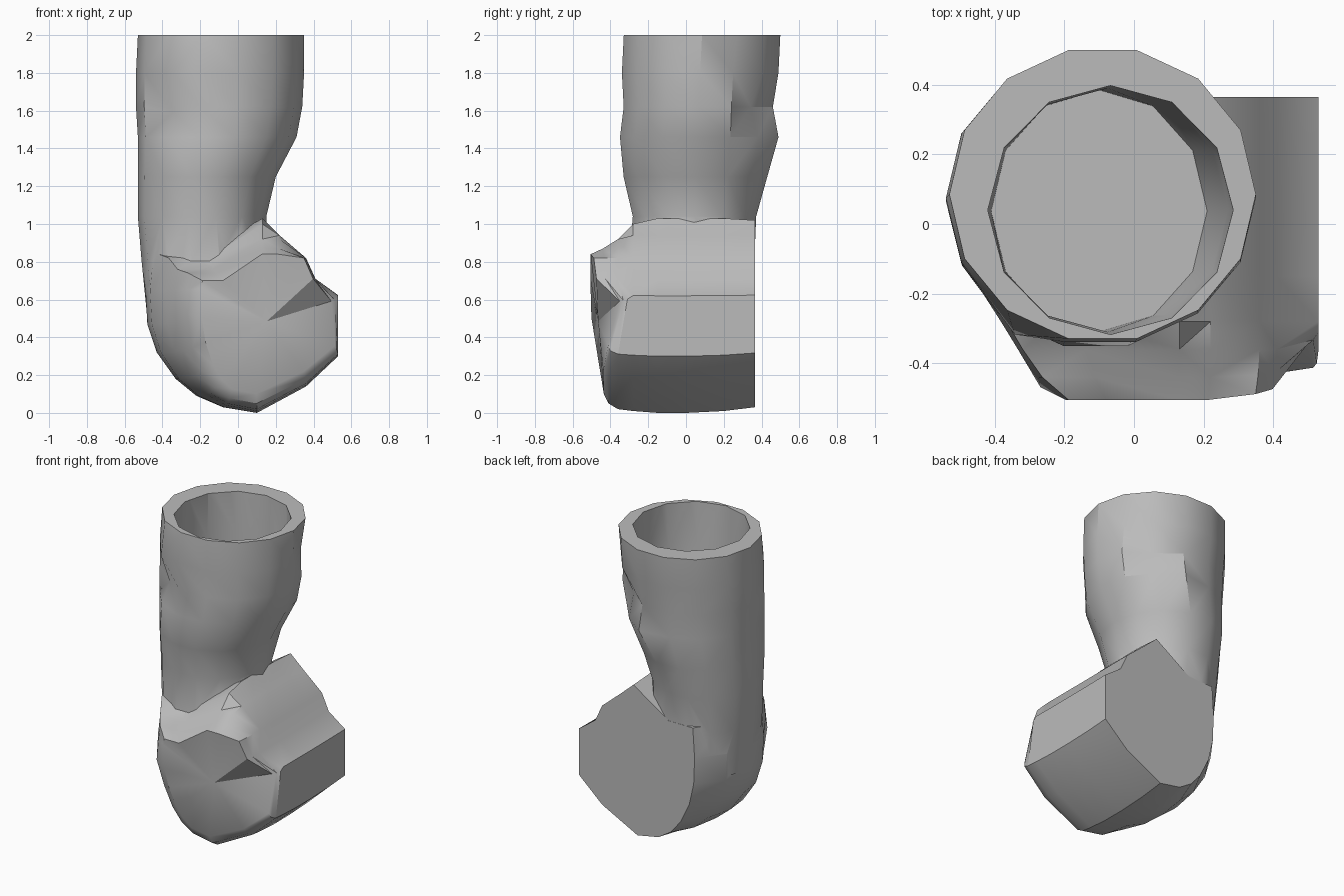
import bpy, bmesh, math
from mathutils import Vector

cube = bpy.data.objects.get("Cube")
if cube:
    bpy.data.objects.remove(cube, do_unlink=True)

grey = bpy.data.materials.new("plain_grey")
grey.use_nodes = True
tone = (0.5, 0.5, 0.5, 1)
grey.diffuse_color = tone
grey.node_tree.nodes["Principled BSDF"].inputs["Base Color"].default_value = tone


def loft(name, rings, dents=()):
    """Skin closed rings of points, cap both ends, then pull single corners."""
    bm = bmesh.new()
    rows = [[bm.verts.new(p) for p in ring] for ring in rings]
    for a, b in zip(rows, rows[1:]):
        for i in range(len(a)):
            j = (i + 1) % len(a)
            bm.faces.new((a[i], a[j], b[j], b[i]))
    for row in (rows[0], rows[-1]):
        face = bm.faces.new(row)
        bmesh.ops.poke(bm, faces=[face])
    for spot, shift in dents:
        v = min(bm.verts, key=lambda v: (v.co - Vector(spot)).length)
        v.co += Vector(shift)
    bmesh.ops.triangulate(bm, faces=bm.faces)
    bmesh.ops.recalc_face_normals(bm, faces=bm.faces)
    mesh = bpy.data.meshes.new(name)
    bm.to_mesh(mesh)
    bm.free()
    mesh.materials.append(grey)
    obj = bpy.data.objects.new(name, mesh)
    bpy.context.collection.objects.link(obj)
    return obj


def oval(z, x0, x1, y0, y1, n=14):
    """Level ring given by its extents."""
    cx, cy, rx, ry = (x0 + x1) / 2, (y0 + y1) / 2, (x1 - x0) / 2, (y1 - y0) / 2
    return [(cx + rx * math.cos(2 * math.pi * i / n),
             cy + ry * math.sin(2 * math.pi * i / n), z) for i in range(n)]


# Upright neck of the pipe
neck = [(2.0, -.53, .35, -.34, .51), (1.8, -.54, .35, -.35, .50),
        (1.62, -.54, .34, -.34, .47), (1.46, -.53, .31, -.36, .47),
        (1.25, -.53, .20, -.34, .44), (1.04, -.53, .15, -.29, .38),
        (.8, -.51, .16, -.31, .37), (.5, -.48, .16, -.30, .35)]
pipe = loft("elbow_pipe", [oval(*r) for r in neck], [
    ((-.37, -.25, 1.62), (.03, .03, -.03)),
    ((-.37, -.25, 1.8), (.03, -.06, 0)),
    ((.0, .45, 1.46), (.02, .03, 0)),
    ((.2, .35, 1.62), (-.03, -.04, 0)),
    ((.3, .25, 1.8), (-.02, -.01, 0))])

# Drum running front to back: one outline, reshaped at each station
outline = [(-.47, .85), (-.49, .65), (-.48, .47), (-.43, .32), (-.33, .18), (-.22, .09),
           (-.08, .03), (.1, 0), (.36, .14), (.53, .30), (.53, .62), (.41, .71),
           (.36, .82), (.22, .94), (.13, 1.03), (-.2, 1.03)]
# y, left squeeze, right squeeze, top limit, left top limit, base lift, bulge
stations = [(.365, .65, 1, 1.02, .85, .03, 0), (.2, .9, 1, 1.03, .85, .01, 0),
            (0, 1, 1, 1.03, .85, 0, 0), (-.15, .95, 1, 1.03, .85, 0, 0),
            (-.28, .78, 1, 1.0, .82, .01, 0), (-.36, .68, 1, .92, .76, .02, 0),
            (-.44, .56, .99, .87, .74, .05, .03), (-.505, .4, .97, .84, .7, .1, .07)]


def section(y, left, right, top, left_top, lift, bulge):
    """Outline at one station; the bulge sets the lower and right edges back."""
    ring = []
    for x, z in outline:
        limit = left_top if x < -.1 else top
        back = max(0, 1 - z / .5) + max(0, x - .3) * 4
        ring.append((x * (left if x < 0 else right), y + bulge * back,
                     min(z, limit) + lift * max(0, 1 - z / .7)))
    return ring


# The front right edge is notched back, and a small spur stands on the left
drum = loft("drum", [section(*s) for s in stations], [
    ((.53, -.36, .63), (0, .05, -.02)),
    ((.52, -.41, .63), (-.01, .08, -.03)),
    ((.51, -.44, .63), (-.02, .09, -.04)),
    ((-.27, -.44, .47), (0, -.03, .04))])

# Hollow inside the neck
bore = loft("bore", [oval(*r, n=12) for r in [
    (2.1, -.42, .29, -.32, .40), (1.7, -.42, .27, -.31, .39),
    (1.4, -.41, .21, -.31, .385)]])

for tool, how in ((drum, 'UNION'), (bore, 'DIFFERENCE')):
    tool.hide_render = True
    mod = pipe.modifiers.new(how.title(), 'BOOLEAN')
    mod.operation, mod.object, mod.solver = how, tool, 'EXACT'

# Bake the joins and drop the helpers
graph = bpy.context.evaluated_depsgraph_get()
joined = bpy.data.meshes.new_from_object(pipe.evaluated_get(graph))
pipe.modifiers.clear()
pipe.data = joined
for tool in (drum, bore):
    bpy.data.objects.remove(tool, do_unlink=True)

bpy.ops.object.select_all(action='DESELECT')
pipe.select_set(True)
bpy.context.view_layer.objects.active = pipe
bpy.ops.object.shade_smooth_by_angle(angle=math.radians(32))
